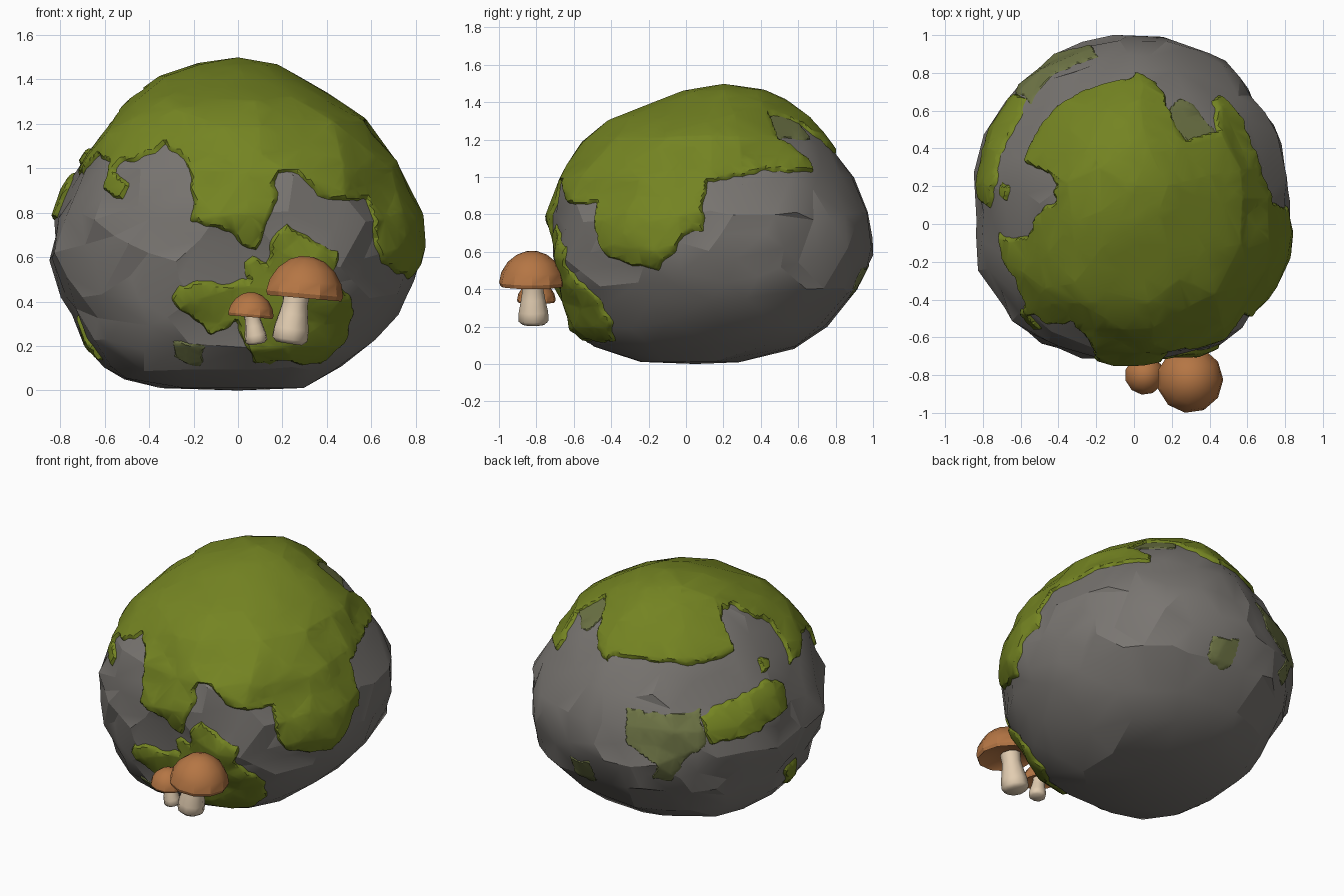
import bpy, bmesh, math
from mathutils import Vector, Matrix, noise
from mathutils.bvhtree import BVHTree

if "Cube" in bpy.data.objects:
    bpy.data.objects.remove(bpy.data.objects["Cube"], do_unlink=True)

AXIS_Y = 0.13            # the boulder's vertical axis sits a little behind the middle
CENTRE = Vector((0, AXIS_Y, 0.7))


def material(name, colour):
    mat = bpy.data.materials.new(name)
    mat.use_nodes = True
    mat.diffuse_color = (*colour, 1)
    mat.node_tree.nodes["Principled BSDF"].inputs["Base Color"].default_value = (*colour, 1)
    return mat


STONE = material("grey_stone", (0.19, 0.178, 0.165))
MOSS = material("green_moss", (0.175, 0.23, 0.016))
FADED = material("faded_moss", (0.155, 0.175, 0.06))
CAP = material("brown_cap", (0.46, 0.18, 0.058))
STEM = material("cream_stem", (0.76, 0.61, 0.44))


def finish(name, bm, mat, angle, keep=1.0):
    """Turn a bmesh into a shaded object, optionally decimated to irregular facets."""
    mesh = bpy.data.meshes.new(name)
    bmesh.ops.recalc_face_normals(bm, faces=bm.faces)
    bm.to_mesh(mesh)
    bm.free()
    obj = bpy.data.objects.new(name, mesh)
    bpy.context.collection.objects.link(obj)
    mesh.materials.append(mat)
    bpy.ops.object.select_all(action='DESELECT')
    obj.select_set(True)
    bpy.context.view_layer.objects.active = obj
    if keep < 1:
        obj.modifiers.new("facets", 'DECIMATE').ratio = keep
        bpy.ops.object.modifier_apply(modifier="facets")
    bpy.ops.object.shade_smooth_by_angle(angle=math.radians(angle))
    return obj


# Boulder: height, then left, right, front and back limits at that height
LEVELS = [
    (0, 0, 0, 0.05, 0.05), (0.01, -.36, .3, -.25, .28), (.05, -.52, .38, -.38, .45),
    (.1, -.6, .46, -.5, .6), (.2, -.68, .6, -.6, .75), (.4, -.77, .74, -.68, .93),
    (.6, -.84, .81, -.71, .99), (.8, -.82, .81, -.71, .97), (1, -.71, .71, -.66, .88),
    (1.2, -.59, .58, -.51, .74), (1.3, -.48, .43, -.38, .65), (1.4, -.33, .26, -.13, .52),
    (1.45, -.2, .16, .02, .41), (1.48, 0, 0, .2, .2)]


def limits(z):
    for low, high in zip(LEVELS, LEVELS[1:]):
        if z <= high[0]:
            t = (z - low[0]) / (high[0] - low[0])
            return [a + (b - a) * t for a, b in zip(low[1:], high[1:])]
    return LEVELS[-1][1:]


def boulder_point(n):
    z = LEVELS[-1][0] * (1 + n.z) / 2
    left, right, front, back = limits(z)
    flat = Vector((n.x, n.y))
    if flat.length < 1e-4:
        return Vector(((left + right) / 2, (front + back) / 2, z))
    flat.normalize()
    # squarer corners at the front and low down, rounder ones behind and above
    if n.y < 0:
        power = 2.6 if n.x < 0 else 2.4
    else:
        power = 1.95 if n.x < 0 else 2.1
    power -= 0.3 * n.z
    flat /= (abs(flat.x) ** power + abs(flat.y) ** power) ** (1 / power)
    bump = 1 + 0.045 * noise.noise(n * 2.7) + 0.025 * noise.noise(n * 6)
    return Vector(((left + right) / 2 + flat.x * (right - left) / 2 * bump,
                   (front + back) / 2 + flat.y * (back - front) / 2 * bump, z))


bm = bmesh.new()
bmesh.ops.create_icosphere(bm, subdivisions=5, radius=1)
for v in bm.verts:
    v.co = boulder_point(v.co.normalized())
boulder = finish("boulder", bm, STONE, 18, 0.11)
bm = bmesh.new()
bm.from_mesh(boulder.data)
SURFACE = BVHTree.FromBMesh(bm)
bm.free()

# Moss outlines: degrees round the boulder from the front, and height
CAP_MOSS = [
    (-200, 2), (-200, 1.13), (-168, 1.15), (-150, 1.15), (-128, 1.13), (-109, 1.16),
    (-107, 1.3), (-100, 1.34), (-90, 1.35), (-80, 1.26), (-70, 1.2), (-72, 1.08),
    (-76, .97), (-66, .98), (-56, 1.06), (-46, 1.02), (-45, .9), (-37, .85), (-36, .92),
    (-42, .98), (-40, 1.03), (-34, 1.03), (-27, 1.1), (-21, 1.06), (-15, 1), (-14, .76),
    (-3, .71), (6, .62), (9, .75), (12, .85), (12, .99), (19, .97), (25, .87), (43, .85),
    (46, .66), (50, .57), (70, .5), (77, .6), (80, .69), (88, .71), (87, .86), (89, .97),
    (100, 1), (117, 1.03), (141, 1.03), (142, 1.1), (130, 1.21), (138, 1.31), (155, 1.31),
    (168, 1.19), (176, 1.12), (200, 1.13), (200, 2)]
FRONT_MOSS = [
    (9, .57), (10, .68), (15, .75), (21, .7), (30, .62), (30, .5), (41, .36), (43, .22),
    (36, .12), (6, .13), (4, .2), (-1, .3), (-9, .24), (-16, .33), (-21, .42), (-18, .48),
    (-7, .49), (3, .5), (2, .57), (5, .61)]
BACK_STRIP = [
    (-134, .86), (-110, .95), (-97, .98), (-87, .91), (-90, .78), (-107, .73), (-130, .7)]
SMALL_TUFT = [(-98, 1.01), (-91, 1.01), (-89, 1.07), (-96, 1.08)]
SIDE_TUFT = [(-80, .3), (-72, .34), (-64, .2), (-62, .12), (-72, .16)]
FADED_BACK = [
    (-166, .9), (-133, .89), (-131, .7), (-138, .66), (-146, .47), (-154, .48), (-152, .6),
    (-164, .72)]
FADED_TOP = [(128, 1.2), (156, 1.2), (162, 1.34), (130, 1.34)]
FADED_LOW = [(166, .39), (174, .35), (184, .42), (182, .53), (168, .51)]
FADED_FRONT = [(-24, .15), (-15, .1), (-11, .2), (-22, .22)]


def to_plane(outline):
    return [Vector((math.radians(a) * 0.8, z)) for a, z in outline]


def inside_distance(p, outline):
    """Distance to the outline, positive inside it."""
    inside, best = False, 9.0
    a = outline[-1]
    for b in outline:
        ex, ey, px, py = b.x - a.x, b.y - a.y, p.x - a.x, p.y - a.y
        t = min(1, max(0, (px * ex + py * ey) / (ex * ex + ey * ey)))
        best = min(best, (px - ex * t) ** 2 + (py - ey * t) ** 2)
        if (a.y > p.y) != (b.y > p.y) and px < ex * py / ey:
            inside = not inside
        a = b
    return math.sqrt(best) if inside else -math.sqrt(best)


def moss_layer(name, outlines, mat, thickness, keep):
    """A skin that swells out of the stone inside the outlines and sinks away outside."""
    outlines = [to_plane(o) for o in outlines]
    bm = bmesh.new()
    bmesh.ops.create_icosphere(bm, subdivisions=7, radius=1)
    sunk = []
    for v in bm.verts:
        n = v.co.normalized()
        hit = SURFACE.ray_cast(CENTRE, n)[0]
        angle = math.atan2(hit.x, AXIS_Y - hit.y)
        p = Vector((angle * 0.8, hit.z))
        depth = max(inside_distance(p, o) for o in outlines)
        depth += 0.022 * noise.noise(n * 13)
        if depth < -0.03:
            sunk.append(v)
        v.co = hit + n * max(-0.02, min(thickness, depth * 1.6))
    bmesh.ops.delete(bm, geom=sunk, context='VERTS')
    return finish(name, bm, mat, 30, keep)


moss_layer("moss", [CAP_MOSS, FRONT_MOSS, BACK_STRIP, SMALL_TUFT, SIDE_TUFT], MOSS, 0.018, 0.2)
moss_layer("faded_moss_patches", [FADED_BACK, FADED_TOP, FADED_LOW, FADED_FRONT], FADED, 0.006, 0.6)


# Mushrooms
def lathe(name, profile, sides, matrix, mat, angle):
    bm = bmesh.new()
    rings = []
    for radius, z in profile:
        rings.append([bm.verts.new(matrix @ Vector((
            radius * math.cos(math.tau * i / sides), radius * math.sin(math.tau * i / sides), z)))
            for i in range(sides)])
    for low, high in zip(rings, rings[1:]):
        for i in range(sides):
            j = (i + 1) % sides
            bm.faces.new((low[i], low[j], high[j], high[i]))
    bm.faces.new(rings[0])
    bm.faces.new(rings[-1])
    return finish(name, bm, mat, angle)


CAP_PROFILE = [(.05, .04), (.15, .012), (.17, -.005), (.177, .015), (.165, .07),
               (.13, .125), (.08, .165), (.03, .183)]
STEM_PROFILE = [(.06, 0), (.082, .02), (.08, .07), (.066, .14), (.058, .19), (.062, .25)]


def mushroom(name, base, top, cap_centre, size, stem_size):
    base, top = Vector(base), Vector(top)
    lean = (top - base).to_track_quat('Z', 'Y').to_matrix().to_4x4()
    stretch = (top - base).length / STEM_PROFILE[-1][1]
    lathe(name + "_stem", STEM_PROFILE, 9, Matrix.Translation(base) @ lean
          @ Matrix.Diagonal((stem_size, stem_size, stretch, 1)), STEM, 50)
    tilt = Matrix.Rotation(math.radians(5), 4, 'Y')
    lathe(name + "_cap", CAP_PROFILE, 11, Matrix.Translation(cap_centre) @ tilt
          @ Matrix.Scale(size, 4), CAP, 30)


mushroom("large_mushroom", (.228, -.815, .212), (.265, -.82, .45), (.295, -.824, .42), 1, 1)
mushroom("small_mushroom", (.085, -.79, .21), (.06, -.8, .355), (.055, -.8, .333), 0.59, 0.62)
